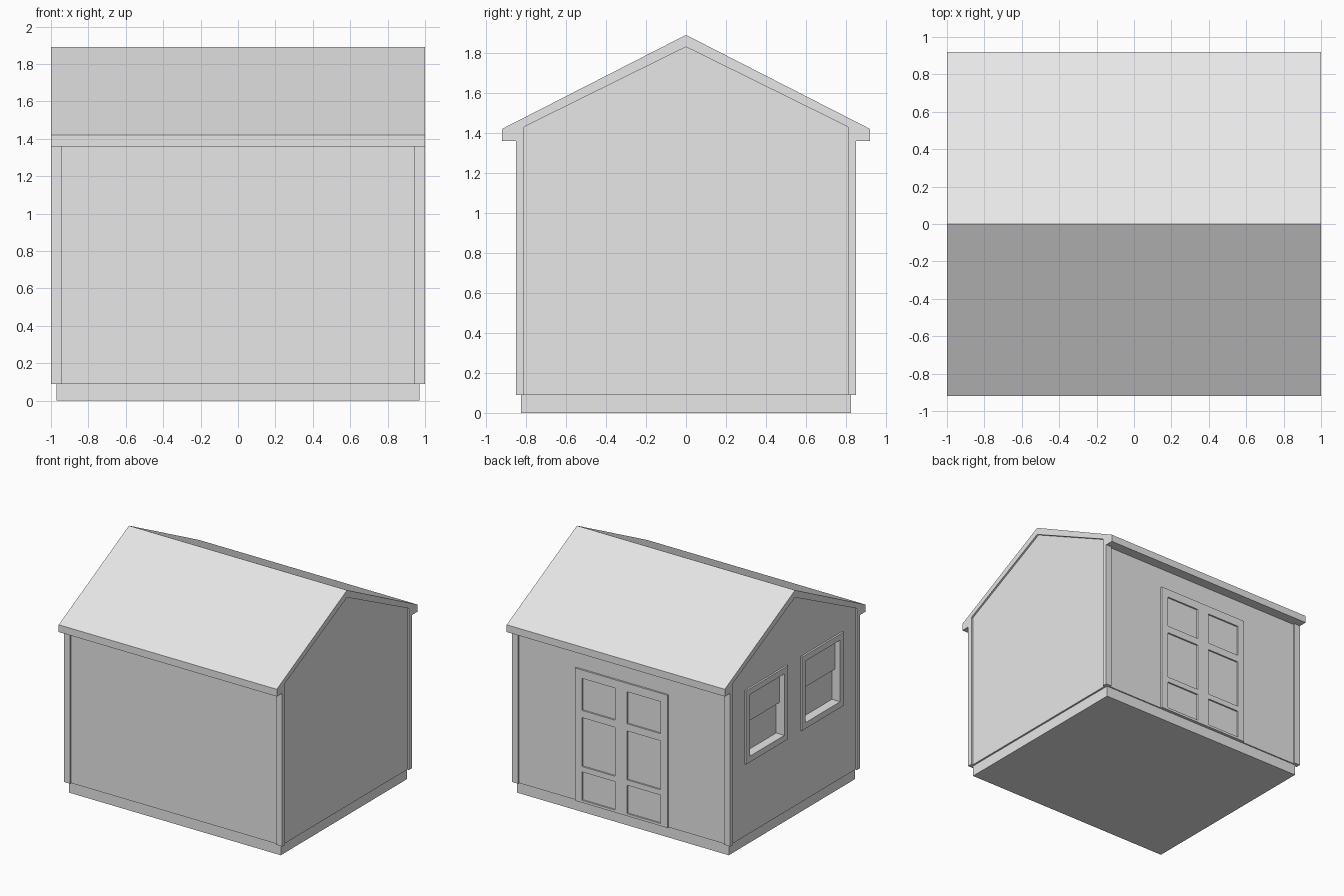
import bpy
import bmesh

cube = bpy.data.objects.get("Cube")
if cube:
    bpy.data.objects.remove(cube, do_unlink=True)

grey = bpy.data.materials.new("plain_grey")
grey.use_nodes = True
grey.diffuse_color = (0.8, 0.8, 0.8, 1)
grey.node_tree.nodes["Principled BSDF"].inputs["Base Color"].default_value = (0.8, 0.8, 0.8, 1)


def finish(name, bm):
    bmesh.ops.recalc_face_normals(bm, faces=bm.faces)
    mesh = bpy.data.meshes.new(name)
    bm.to_mesh(mesh)
    bm.free()
    mesh.materials.append(grey)
    obj = bpy.data.objects.new(name, mesh)
    bpy.context.collection.objects.link(obj)
    return obj


def box(name, x, y, z):
    """Box from (low, high) ranges along each axis."""
    bm = bmesh.new()
    bmesh.ops.create_cube(bm, size=1)
    for v in bm.verts:
        for i, (low, high) in enumerate((x, y, z)):
            v.co[i] = low if v.co[i] < 0 else high
    return finish(name, bm)


def prism(name, profile, half):
    """Closed (y, z) profile extruded along x."""
    bm = bmesh.new()
    face = bm.faces.new([bm.verts.new((-half, y, z)) for y, z in profile])
    new = bmesh.ops.extrude_face_region(bm, geom=[face])["geom"]
    verts = [g for g in new if isinstance(g, bmesh.types.BMVert)]
    bmesh.ops.translate(bm, verts=verts, vec=(2 * half, 0, 0))
    return finish(name, bm)


def cut(obj, x, y, z):
    """Carve a box out of an object and discard the cutter."""
    cutter = box("cutter", x, y, z)
    cutter.hide_render = True
    mod = obj.modifiers.new("cut", 'BOOLEAN')
    mod.operation = 'DIFFERENCE'
    mod.solver = 'EXACT'
    mod.object = cutter
    bpy.context.view_layer.objects.active = obj
    bpy.ops.object.modifier_apply(modifier=mod.name)
    bpy.data.objects.remove(cutter, do_unlink=True)


def span(side, near, far):
    return tuple(sorted((side * near, side * far)))


# Foundation and gabled body
FLOOR = 0.09
box("foundation", (-0.97, 0.97), (-0.825, 0.825), (0, FLOOR))
walls = prism("walls", [(-0.835, FLOOR), (0.835, FLOOR), (0.835, 1.42),
                        (0, 1.85), (-0.835, 1.42)], 0.985)

# Roof with boxed eaves
half_roof = [(0.81, 1.36), (0.92, 1.36), (0.92, 1.42)]
inner = [(0.81, 1.43)]
mirror = lambda pts: [(-y, z) for y, z in reversed(pts)]
prism("roof", half_roof + [(0, 1.89)] + mirror(half_roof)
      + mirror(inner) + [(0, 1.83)] + inner, 1.0)

# Corner posts
for sx, side in ((-1, "right"), (1, "left")):
    for sy, end in ((-1, "front"), (1, "back")):
        box(f"{end}_{side}_post", span(sx, 0.945, 1), span(sy, 0.81, 0.85), (FLOOR, 1.36))

# Double door on the back with sunken panels
door = box("double_door", (-0.425, 0.425), (0.82, 0.85), (FLOOR, 1.19))
for side in (-1, 1):
    for low, high in ((0.11, 0.345), (0.39, 0.795), (0.855, 1.12)):
        cut(door, span(side, 0.055, 0.36), (0.837, 0.9), (low, high))

# Two sash windows on the right side
for side, end in ((-1, "front"), (1, "back")):
    opening = span(side, 0.14, 0.59)
    frame = box(f"{end}_window_frame", (-1, -0.97), span(side, 0.09, 0.64), (0.69, 1.3))
    for part in (frame, walls):
        cut(part, (-1.1, -0.925), opening, (0.74, 1.25))
    box(f"{end}_upper_sash", (-0.955, -0.92), opening, (1.0, 1.25))
